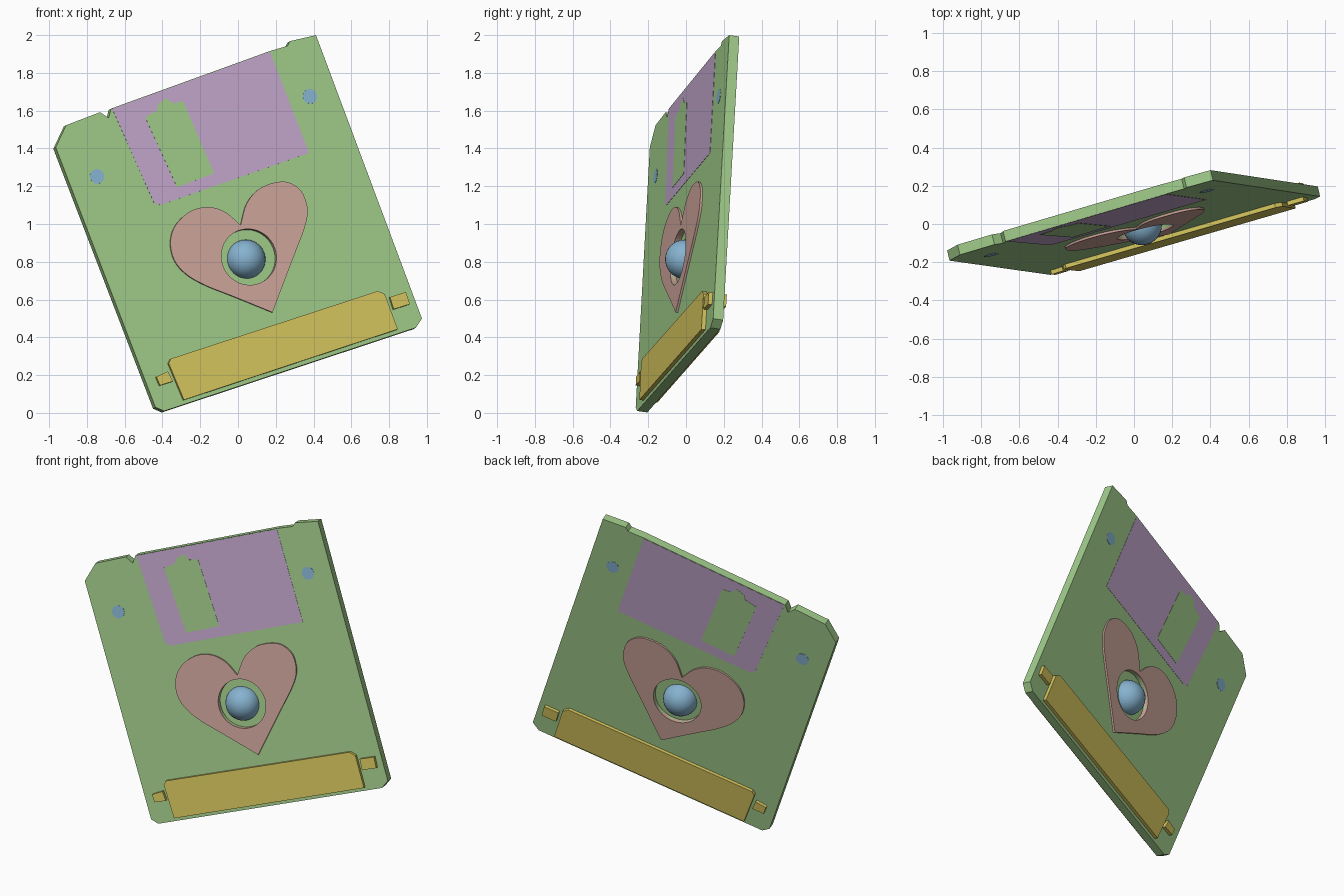
import bpy, bmesh, math
from mathutils import Vector, Matrix

if "Cube" in bpy.data.objects:
    bpy.data.objects.remove(bpy.data.objects["Cube"])

# Tilted disk plane: front face satisfies y = A*x + B*z + C
A, B, C = 0.2417, 0.147, -0.165
T = 0.055                                   # slab thickness
N = Vector((A, -1, B)).normalized()         # front normal
V = (Vector((0, 0, 1)) - N * N.z)
V = Vector((-0.354, 0.05, 0.934))
V = (V - N * V.dot(N)).normalized()         # up direction in the plane
U = V.cross(N)
U = U if U.x > 0 else -U


def material(name, rgb):
    m = bpy.data.materials.new(name)
    m.diffuse_color = (*rgb, 1)
    m.use_nodes = True
    m.node_tree.nodes["Principled BSDF"].inputs["Base Color"].default_value = m.diffuse_color
    return m


GREEN = material("green", (0.35, 0.59, 0.25))
PURPLE = material("purple", (0.53, 0.38, 0.59))
PINK = material("pink", (0.60, 0.37, 0.32))
YELLOW = material("yellow", (0.66, 0.55, 0.11))
BLUE = material("blue", (0.24, 0.45, 0.63))


def on_face(x, z):
    return Vector((x, A * x + B * z + C, z))


def circle(x, z, r, n=32):
    c = on_face(x, z)
    return [c + r * (U * math.cos(a) + V * math.sin(a))
            for a in (2 * math.pi * i / n for i in range(n))]


def spline(pts, steps=6):
    """Catmull-Rom curve through open list of 2D points."""
    p = [Vector(q) for q in pts]
    p = [2 * p[0] - p[1]] + p + [2 * p[-1] - p[-2]]
    out = []
    for a, b, c, d in zip(p, p[1:], p[2:], p[3:]):
        for i in range(steps):
            t = i / steps
            q = 0.5 * (2 * b + (c - a) * t + (2 * a - 5 * b + 4 * c - d) * t ** 2
                       + (3 * b - a - 3 * c + d) * t ** 3)
            out.append(tuple(q))
    return out


def plate(name, pts, rise, mat):
    """Outline pushed through the slab, standing `rise` proud of both faces."""
    pts = [p if len(p) == 3 else on_face(*p) for p in pts]
    bm = bmesh.new()
    face = bm.faces.new([bm.verts.new(p + N * rise) for p in pts])
    ext = bmesh.ops.extrude_face_region(bm, geom=[face], use_keep_orig=True)
    verts = [g for g in ext["geom"] if isinstance(g, bmesh.types.BMVert)]
    bmesh.ops.translate(bm, verts=verts, vec=-N * (T + 2 * rise))
    bmesh.ops.recalc_face_normals(bm, faces=bm.faces)
    me = bpy.data.meshes.new(name)
    bm.to_mesh(me)
    bm.free()
    ob = bpy.data.objects.new(name, me)
    bpy.context.collection.objects.link(ob)
    if mat:
        me.materials.append(mat)
    return ob


# Disk case with clipped corners and top-edge notches
case = plate("disk_case", [
    (0.413, 2.0), (0.974, 0.499), (0.942, 0.451), (-0.391, 0.010), (-0.437, 0.030),
    (-0.965, 1.406), (-0.910, 1.523), (-0.730, 1.592), (-0.685, 1.562),
    (-0.672, 1.611), (0.170, 1.916), (0.262, 1.943), (0.275, 1.968)], 0, GREEN)

# Flush shutter panel and its window
plate("shutter_panel", [
    (-0.666, 1.610), (0.169, 1.912), (0.376, 1.376), (-0.412, 1.100),
    (-0.445, 1.112)], 0.0015, PURPLE)
plate("shutter_window", [
    (-0.492, 1.565), (-0.428, 1.602), (-0.423, 1.634), (-0.381, 1.666),
    (-0.344, 1.639), (-0.291, 1.650), (-0.127, 1.268), (-0.323, 1.194)], 0.003, GREEN)

# Flush round dots
for name, x, z in (("left_dot", -0.746, 1.252), ("right_dot", 0.381, 1.676)):
    plate(name, circle(x, z, 0.039, 24), 0.0015, BLUE)

# Raised heart: two curved lobes meeting at notch and tip
notch, tip = (0.011, 0.992), (0.180, 0.531)
left = [tip, (-0.042, 0.621), (-0.175, 0.674), (-0.275, 0.732), (-0.339, 0.806),
        (-0.360, 0.902), (-0.333, 0.992), (-0.254, 1.066), (-0.159, 1.088),
        (-0.069, 1.061), notch]
right = [notch, (0.042, 1.103), (0.101, 1.178), (0.180, 1.215), (0.259, 1.220),
         (0.328, 1.178), (0.360, 1.109), (0.365, 1.045), (0.344, 0.960),
         (0.291, 0.822), tip]
heart = plate("heart", spline(left) + spline(right), 0.012, PINK)

# Round well through heart and case, with a thin floor in the middle
cutter = plate("well_cutter", circle(0.055, 0.824, 0.150, 48), 0.1, None)
cutter.hide_render = True
cutter.hide_viewport = True
for ob in (case, heart):
    mod = ob.modifiers.new("well", "BOOLEAN")
    mod.operation = "DIFFERENCE"
    mod.solver = "EXACT"
    mod.object = cutter
plate("well_floor", circle(0.055, 0.824, 0.152, 48), -0.02, GREEN)

# Ball in the well
bpy.ops.mesh.primitive_uv_sphere_add(
    segments=32, ring_count=16, radius=0.104,
    location=on_face(0.048, 0.817) - N * T / 2)
ball = bpy.context.object
ball.name = "ball"
ball.data.materials.append(BLUE)
bpy.ops.object.shade_smooth()

# Raised bottom bar and side tabs
plate("bottom_bar", [
    (-0.360, 0.284), (0.735, 0.642), (0.772, 0.626), (0.841, 0.440),
    (-0.291, 0.066), (-0.372, 0.260)], 0.022, YELLOW)
plate("left_tab", [(-0.437, 0.188), (-0.376, 0.217), (-0.350, 0.164),
                   (-0.418, 0.143)], 0.022, YELLOW)
plate("right_tab", [(0.799, 0.610), (0.884, 0.637), (0.905, 0.573),
                    (0.820, 0.546)], 0.022, YELLOW)
